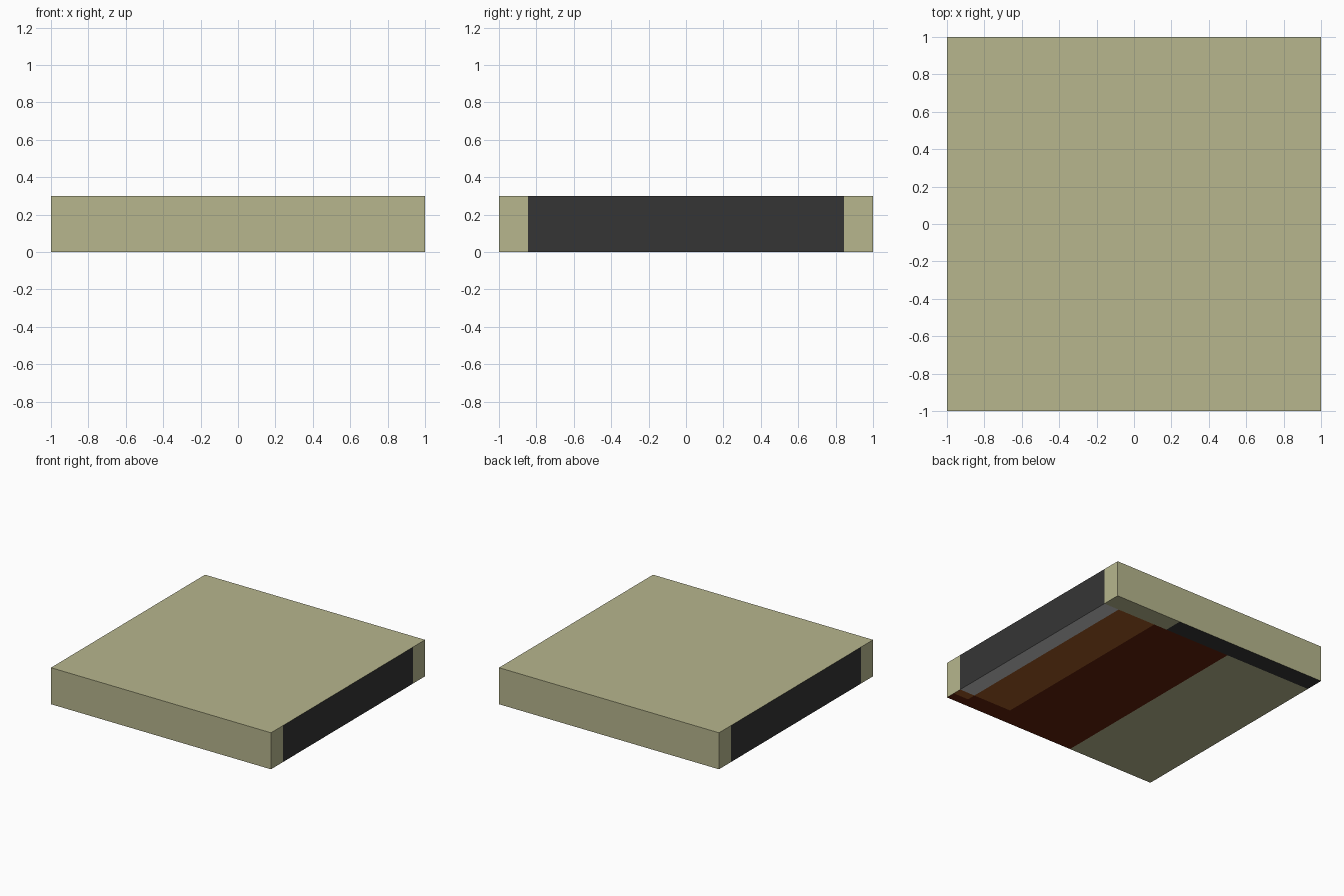
import bpy
import bmesh

if "Cube" in bpy.data.objects:
    bpy.data.objects.remove(bpy.data.objects["Cube"])


def linear(c):
    c /= 255
    return c / 12.92 if c <= 0.04045 else ((c + 0.055) / 1.055) ** 2.4


def material(name, rgb):
    m = bpy.data.materials.new(name)
    m.diffuse_color = (*[linear(c) for c in rgb], 1)
    m.use_nodes = True
    m.node_tree.nodes["Principled BSDF"].inputs["Base Color"].default_value = m.diffuse_color
    return m


OLIVE, CHARCOAL, GREY, BROWN, MAROON = range(5)
palette = [
    material("olive", (183, 182, 141)),
    material("charcoal", (53, 53, 53)),
    material("light grey", (200, 200, 200)),
    material("brown", (158, 88, 36)),
    material("dark maroon", (95, 32, 11)),
]

EDGE = 0.845  # margin of the painted panels


def underside_colour(x, y):
    # back margin
    if y > EDGE:
        return OLIVE if x > 0.39 else CHARCOAL
    # plain left part
    if x < -0.21:
        return OLIVE
    # front margin
    if y < -EDGE:
        return BROWN if x > 0.86 and y > -0.92 else MAROON
    # bands parallel to the right side
    if x > 0.855:
        return GREY
    return BROWN if x > 0.51 else MAROON


# Slab: a box cut along the borders of the painted areas
bm = bmesh.new()
bmesh.ops.create_cube(bm, size=2)
for v in bm.verts:
    v.co.z = 0.15 + 0.15 * v.co.z

cuts = [((p, 0, 0), (1, 0, 0)) for p in (-0.21, 0.39, 0.51, 0.86)]
cuts += [((0, p, 0), (0, 1, 0)) for p in (-0.92, -EDGE, EDGE)]
for point, normal in cuts:
    bmesh.ops.bisect_plane(bm, geom=bm.verts[:] + bm.edges[:] + bm.faces[:],
                           plane_co=point, plane_no=normal)

# Colour by face direction and position
bm.normal_update()
for f in bm.faces:
    c = f.calc_center_median()
    if abs(f.normal.x) > 0.5:
        f.material_index = CHARCOAL if abs(c.y) < EDGE else OLIVE
    elif f.normal.z < -0.5:
        f.material_index = underside_colour(c.x, c.y)
    else:
        f.material_index = OLIVE

mesh = bpy.data.meshes.new("slab")
bm.to_mesh(mesh)
bm.free()
for m in palette:
    mesh.materials.append(m)
slab = bpy.data.objects.new("slab", mesh)
bpy.context.collection.objects.link(slab)
